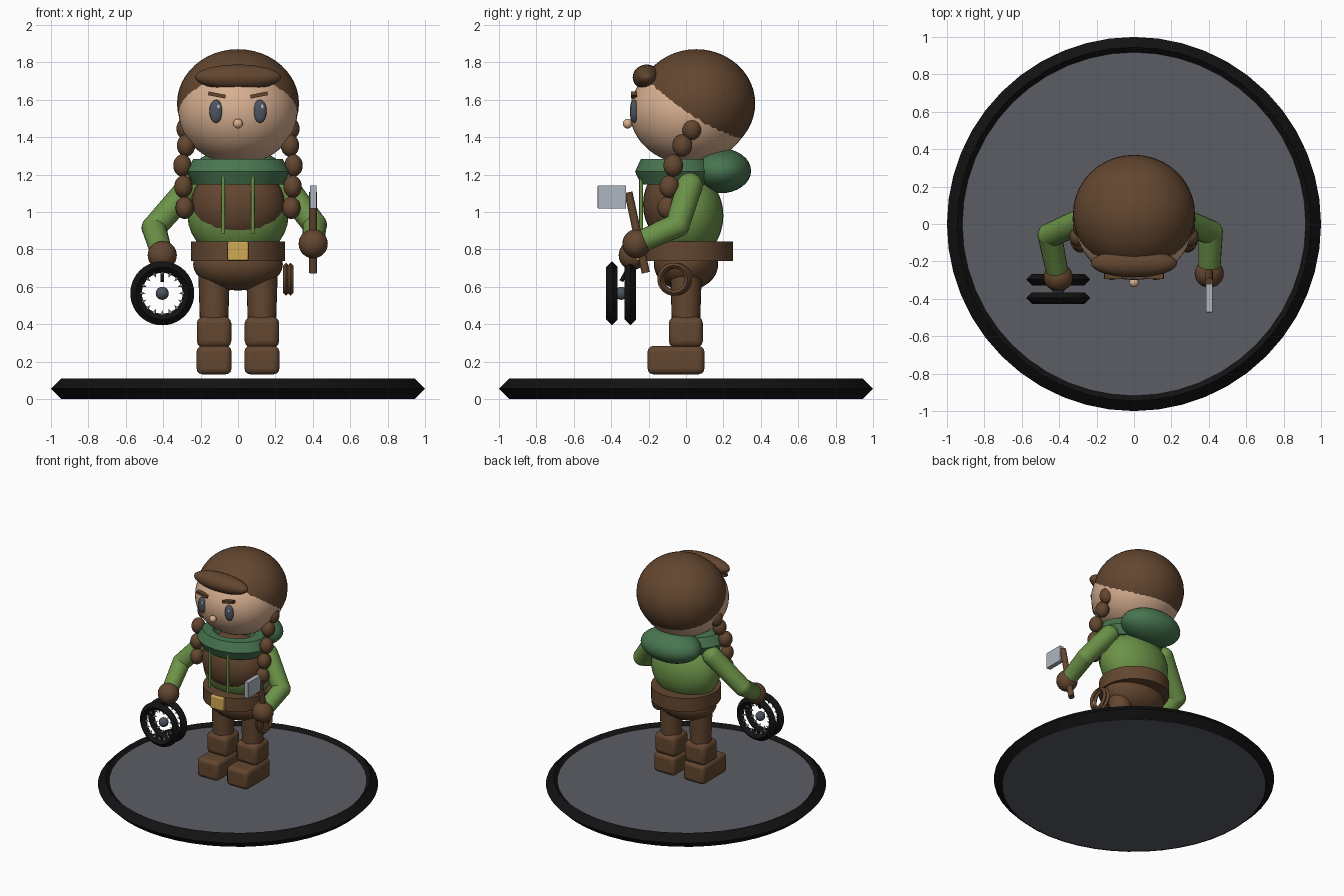
import bpy, math
from mathutils import Vector, Matrix

if "Cube" in bpy.data.objects:
    bpy.data.objects.remove(bpy.data.objects["Cube"])


def material(name, rgb):
    m = bpy.data.materials.new(name)
    m.diffuse_color = (*rgb, 1)
    m.use_nodes = True
    m.node_tree.nodes["Principled BSDF"].inputs["Base Color"].default_value = m.diffuse_color
    return m


BROWN = material("brown leather", (0.125, 0.062, 0.029))
SKIN = material("skin", (0.68, 0.43, 0.28))
GREEN = material("jacket green", (0.15, 0.29, 0.065))
HOOD = material("hood green", (0.065, 0.18, 0.08))
STONE = material("base grey", (0.105, 0.11, 0.13))
BLACK = material("black", (0.006, 0.006, 0.006))
SLATE = material("slate", (0.075, 0.09, 0.12))
GOLD = material("gold", (0.62, 0.40, 0.09))
STEEL = material("steel", (0.42, 0.47, 0.52))


def finish(name, mat):
    o = bpy.context.object
    o.name = name
    o.data.materials.append(mat)
    bpy.ops.object.shade_smooth_by_angle(angle=math.radians(40))
    return o


def ball(name, mat, loc, radii, seg=32, rings=16):
    bpy.ops.mesh.primitive_uv_sphere_add(segments=seg, ring_count=rings, location=loc)
    bpy.context.object.scale = radii
    return finish(name, mat)


def rod(name, mat, a, b, r1, r2=None, sides=20):
    a, b = Vector(a), Vector(b)
    d = b - a
    bpy.ops.mesh.primitive_cone_add(vertices=sides, radius1=r1, radius2=r1 if r2 is None else r2,
                                    depth=d.length, location=(a + b) / 2,
                                    rotation=d.to_track_quat('Z', 'Y').to_euler())
    return finish(name, mat)


def box(name, mat, lo, hi, bevel=0.0, rot=(0, 0, 0)):
    lo, hi = Vector(lo), Vector(hi)
    bpy.ops.mesh.primitive_cube_add(size=1, location=(lo + hi) / 2, rotation=rot)
    o = bpy.context.object
    o.data.transform(Matrix.Diagonal((*(hi - lo), 1)))
    if bevel:
        m = o.modifiers.new("bevel", 'BEVEL')
        m.width, m.segments = bevel, 3
    return finish(name, mat)


def ring(name, mat, loc, major, minor, sides=4, rot=(0, 0, 0), seg=48):
    bpy.ops.mesh.primitive_torus_add(location=loc, rotation=rot, major_radius=major,
                                     minor_radius=minor, major_segments=seg, minor_segments=sides)
    return finish(name, mat)


# Display base
ring("base_rim", BLACK, (0, 0, 0.055), 0.945, 0.055)
rod("base_disc", STONE, (0, 0, 0.002), (0, 0, 0.083), 0.94, sides=48)

# Legs and boots
for s, side in ((-1, "right"), (1, "left")):
    x = 0.128 * s
    box(side + "_boot", BROWN, (x - 0.093, -0.205, 0.132), (x + 0.093, 0.098, 0.284), 0.03)
    box(side + "_boot_shaft", BROWN, (x - 0.092, -0.092, 0.275), (x + 0.092, 0.09, 0.44), 0.035)
    rod(side + "_leg", BROWN, (x, 0, 0.42), (x, 0, 0.72), 0.076, 0.086, 24)

# Hips, belt and buckle
ball("hips", BROWN, (0, 0, 0.72), (0.24, 0.172, 0.14))
rod("belt", BROWN, (0, 0, 0.738), (0, 0, 0.843), 0.25, sides=40)
box("buckle", GOLD, (-0.055, -0.268, 0.74), (0.055, -0.23, 0.842), 0.008)

# Jacket, vest and cords
ball("jacket_body", GREEN, (0, 0, 0.98), (0.27, 0.2, 0.24))
ball("vest", BROWN, (0, -0.045, 1.04), (0.25, 0.185, 0.22))
for s in (-1, 1):
    rod("hood_cord", GREEN, (0.079 * s, -0.24, 0.885), (0.079 * s, -0.24, 1.2), 0.01, sides=10)

# Collar and hood
collar = ring("collar", HOOD, (0, -0.05, 1.215), 0.2, 0.078, 6)
collar.scale = (1, 0.8, 1)
ball("hood", HOOD, (0, 0.185, 1.22), (0.24, 0.163, 0.12))

# Arms: shoulder, elbow, hand
arms = {"right": ((-0.25, 0.03, 1.14), (-0.45, -0.06, 0.915), (-0.405, -0.285, 0.768)),
        "left": ((0.25, 0.02, 1.14), (0.41, -0.045, 0.93), (0.402, -0.265, 0.83))}
for side, (a, b, c) in arms.items():
    ball(side + "_shoulder", GREEN, a, (0.07,) * 3, 20, 12)
    rod(side + "_upper_arm", GREEN, a, b, 0.07, 0.065)
    ball(side + "_elbow", GREEN, b, (0.066,) * 3, 20, 12)
    rod(side + "_forearm", GREEN, b, c, 0.065, 0.058)
    ball(side + "_glove", BROWN, c, (0.078, 0.075, 0.078), 24, 14)

# Head, hair and fringe
ball("head", SKIN, (0, 0.02, 1.535), (0.318, 0.32, 0.28), 40, 24)
ball("hair", BROWN, (0, 0.055, 1.58), (0.326, 0.315, 0.29), 40, 24)
ball("fringe", BROWN, (0, -0.21, 1.72), (0.23, 0.075, 0.068))
ball("nose", SKIN, (0, -0.312, 1.472), (0.026,) * 3, 16, 10)
braid = [(0.28, 0.03, 1.445), (0.278, -0.02, 1.355), (0.297, -0.068, 1.248),
         (0.292, -0.09, 1.135), (0.285, -0.1, 1.022)]
for s in (-1, 1):
    # Eyes and brows
    ball("eye", SLATE, (0.117 * s, -0.277, 1.538), (0.036, 0.022, 0.062), 20, 12)
    ball("eye_glint", STEEL, (0.117 * s + 0.012, -0.294, 1.562), (0.01, 0.006, 0.014), 10, 6)
    box("brow", BROWN, (0.113 * s - 0.047, -0.293, 1.615), (0.113 * s + 0.047, -0.262, 1.635),
        0, (0, -0.2 * s, 0))
    # Braids
    for i, (x, y, z) in enumerate(braid):
        ball("braid_knot", BROWN, (x * s, y, z), (0.049, 0.053, 0.06), 20, 12)

# Hatchet in the left hand
rod("hatchet_handle", BROWN, (0.402, -0.215, 0.675), (0.402, -0.308, 1.105), 0.022, sides=14)
box("hatchet_blade", STEEL, (0.384, -0.472, 1.018), (0.42, -0.32, 1.142), 0.003)

# Toothed jaw trap in the right hand
cx, cz = -0.405, 0.565
for y in (-0.396, -0.297):
    ring("trap_jaw", BLACK, (cx, y, cz), 0.14, 0.031, 4, (math.pi / 2, 0, 0), 40)
    for i in range(16):
        t = math.tau * i / 16
        d = Vector((math.cos(t), 0, math.sin(t)))
        c = Vector((cx, y, cz))
        rod("trap_tooth", STEEL, c + d * 0.115, c + d * 0.09, 0.01, 0.0, 6)
ball("trap_trigger", SLATE, (cx, -0.346, cz), (0.035, 0.035, 0.035), 20, 12)
rod("trap_grip", BLACK, (cx, -0.29, 0.73), (cx, -0.346, 0.63), 0.011, sides=10)

# Rope coil on the left hip
for x, y in ((0.256, -0.055), (0.281, -0.065)):
    ring("rope_coil", BROWN, (x, y, 0.64), 0.073, 0.015, 4, (0, math.pi / 2, 0), 32)
